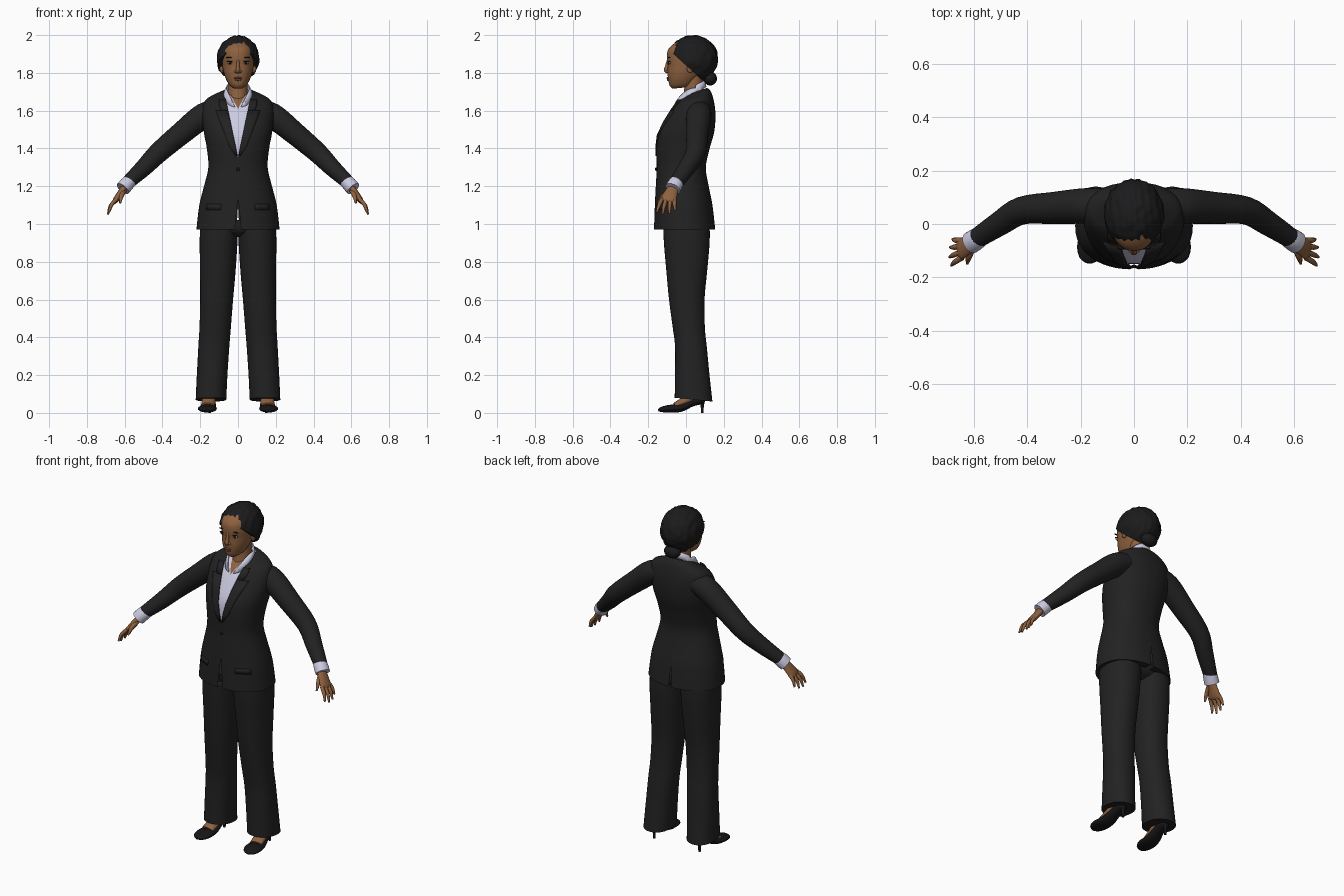
import bpy, bmesh, math
from mathutils import Vector, noise

if "Cube" in bpy.data.objects:
    bpy.data.objects.remove(bpy.data.objects["Cube"])


def material(name, *rgb):
    m = bpy.data.materials.new(name)
    m.use_nodes = True
    m.diffuse_color = (*rgb, 1)
    m.node_tree.nodes["Principled BSDF"].inputs["Base Color"].default_value = (*rgb, 1)
    return m


SUIT = material("charcoal suit", .016, .016, .016)
SHIRT = material("pale lilac shirt", .6, .6, .76)
SKIN = material("brown skin", .27, .12, .05)
HAIR = material("black hair", .011, .011, .012)
SHOE = material("black leather", .008, .008, .009)
LIPS = material("lips", .22, .075, .045)
EYE_WHITE = material("eye white", .5, .45, .4)
EYE_DARK = material("dark eye", .012, .007, .005)


def finish(bm, name, mats, mirror=False, thickness=0):
    mesh = bpy.data.meshes.new(name)
    bm.to_mesh(mesh)
    bm.free()
    for m in mats:
        mesh.materials.append(m)
    mesh.shade_smooth()
    mesh.set_sharp_from_angle(angle=math.radians(55))
    ob = bpy.data.objects.new(name, mesh)
    bpy.context.collection.objects.link(ob)
    if thickness:
        ob.modifiers.new("thickness", "SOLIDIFY").thickness = thickness
    if mirror:
        mod = ob.modifiers.new("mirror", "MIRROR")
        mod.use_mirror_merge = False
    return ob


def smooth(rows, n=4):
    # Catmull-Rom interpolation of whole rows
    out = []
    for i in range(len(rows) - 1):
        quad = (rows[max(i - 1, 0)], rows[i], rows[i + 1], rows[min(i + 2, len(rows) - 1)])
        for k in range(n):
            t = k / n
            out.append([b + .5 * t * (c - a + t * (2 * a - 5 * b + 4 * c - d + t * (3 * (b - c) + d - a)))
                        for a, b, c, d in zip(*quad)])
    return out + [list(rows[-1])]


def skin_rings(rings, cap=True):
    bm = bmesh.new()
    loops = [[bm.verts.new(p) for p in ring] for ring in rings]
    n = len(loops[0])
    for lo, hi in zip(loops, loops[1:]):
        for i in range(n):
            j = (i + 1) % n
            bm.faces.new((lo[i], lo[j], hi[j], hi[i]))
    if cap:
        bm.faces.new(loops[0])
        bm.faces.new(loops[-1])
    bmesh.ops.recalc_face_normals(bm, faces=bm.faces)
    return bm


def body(rows, power=2, seg=36, cap=True, inset=0):
    # Upright form; row = height, centre x, half width, front y, back y, tilt
    rings = []
    for z, cx, hw, yf, yb, tilt in rows:
        ring = []
        for i in range(seg):
            a = math.tau * i / seg
            c, s = math.cos(a), math.sin(a)
            x = cx + (hw - inset) * math.copysign(abs(c) ** (2 / power), c)
            dy = ((yb - yf) / 2 - inset) * math.copysign(abs(s) ** (2 / power), s)
            ring.append((x, (yf + yb) / 2 + dy, z + tilt * dy))
        rings.append(ring)
    return skin_rings(rings, cap)


def front_y(rows, x, z, power=2):
    # Depth of the front surface of an upright form
    for a, b in zip(rows, rows[1:]):
        if min(a[0], b[0]) <= z <= max(a[0], b[0]):
            t = (z - a[0]) / (b[0] - a[0])
            _, cx, hw, yf, yb, _ = [p + t * (q - p) for p, q in zip(a, b)]
            u = min(abs(x - cx) / hw, 1)
            return (yf + yb) / 2 - (yb - yf) / 2 * (1 - u ** power) ** (1 / power)


def tube(name, rows, mat, ref, mirror=True, seg=20, n=4):
    # Limb along a path; row = x, y, z, radius along ref, other radius
    rows = smooth(rows, n)
    pts = [Vector(r[:3]) for r in rows]
    rings = []
    for i, r in enumerate(rows):
        t = (pts[min(i + 1, len(pts) - 1)] - pts[max(i - 1, 0)]).normalized()
        u = Vector(ref)
        u = (u - t * u.dot(t)).normalized()
        v = t.cross(u)
        rings.append([pts[i] + u * r[3] * math.cos(math.tau * k / seg) + v * r[4] * math.sin(math.tau * k / seg)
                      for k in range(seg)])
    return finish(skin_rings(rings), name, [mat], mirror)


def ball(name, centre, radii, mat, mirror=False):
    bm = bmesh.new()
    bmesh.ops.create_uvsphere(bm, u_segments=20, v_segments=12, radius=1)
    for v in bm.verts:
        v.co = Vector(c + r * p for c, r, p in zip(centre, radii, v.co))
    return finish(bm, name, [mat], mirror)


def vee(bm, apex, end, half, front=True):
    # Cut a wedge outline through the form and return the faces inside it
    for s in (1, -1):
        bmesh.ops.bisect_plane(bm, geom=bm.verts[:] + bm.edges[:] + bm.faces[:], plane_co=(0, 0, apex),
                               plane_no=(end - apex, 0, -s * half))
    found = []
    for f in bm.faces:
        c = f.calc_center_median()
        t = (c.z - apex) / (end - apex)
        if (c.y < .05) == front and t > 0 and abs(c.x) < half * t:
            found.append(f)
    return found


def strip(name, rows, form, mat, lift=.005):
    # Thin plate lying on the front; row = height, inner x, outer x
    bm = bmesh.new()
    lines = []
    for z, a, b in rows:
        xs = [a + (b - a) * k / 4 for k in range(5)]
        lines.append([bm.verts.new((x, front_y(form, x, z, 2.2) - lift, z)) for x in xs])
    for lo, hi in zip(lines, lines[1:]):
        for i in range(4):
            bm.faces.new((lo[i], lo[i + 1], hi[i + 1], hi[i]))
    finish(bm, name, [mat], True, .006)


# Jacket with an open front, cutaway hem and back vent
torso = smooth([
    (.97, 0, .22, -.17, .155, 0), (1.1, 0, .205, -.165, .14, 0), (1.2, 0, .18, -.16, .12, 0),
    (1.3, 0, .157, -.155, .105, 0), (1.4, 0, .165, -.158, .125, 0), (1.48, 0, .18, -.148, .148, 0),
    (1.56, 0, .19, -.108, .156, 0), (1.62, 0, .187, -.07, .153, 0), (1.66, 0, .168, -.042, .143, .1),
    (1.685, 0, .12, -.02, .13, .25), (1.7, 0, .078, -.005, .112, .35)])
bm = body(torso, 2.2, 48)
for opening in ((1.35, 1.72, .078), (1.14, .96, .018)):
    bmesh.ops.delete(bm, geom=vee(bm, *opening), context="FACES")
bmesh.ops.delete(bm, geom=vee(bm, 1.1, .96, .008, False), context="FACES")
finish(bm, "jacket", [SUIT])
strip("lapels", [(1.36, .002, .012), (1.41, .012, .045), (1.47, .025, .068), (1.54, .039, .095), (1.6, .052, .118)],
      torso, SUIT)
strip("jacket_collar", [(1.6, .052, .09), (1.63, .058, .1), (1.66, .065, .1)], torso, SUIT)
strip("pocket_flaps", [(1.075, .09, .17), (1.105, .09, .165)], torso, SUIT, .003)
ball("jacket_button", (0, -.158, 1.29), (.009, .006, .009), SHOE)

# Shirt with an open neck, and its collar
bm = body([r for r in torso if r[0] > 1.25], 2.2, 48, inset=.008)
for f in vee(bm, 1.61, 1.72, .06):
    f.material_index = 1
finish(bm, "shirt", [SHIRT, SKIN])
bm = body([(1.672, 0, .08, -.07, .108, .6), (1.7, 0, .073, -.058, .104, .58), (1.722, 0, .062, -.042, .096, .55)],
          cap=False)
bmesh.ops.delete(bm, geom=vee(bm, 1.59, 1.71, .06), context="FACES")
finish(bm, "shirt_collar", [SHIRT], thickness=.005)

# Trousers
finish(body(smooth([(1.02, 0, .195, -.115, .12, 0), (.96, 0, .17, -.1, .11, 0), (.93, 0, .07, -.05, .06, 0)])),
       "trouser_seat", [SUIT])
finish(body(smooth([
    (1, .1, .1, -.12, .125, 0), (.9, .103, .1, -.117, .125, 0), (.75, .107, .094, -.104, .112, 0),
    (.6, .113, .087, -.09, .098, 0), (.45, .121, .083, -.07, .1, 0), (.35, .128, .082, -.058, .11, 0),
    (.2, .137, .081, -.058, .125, -.05), (.07, .143, .081, -.06, .14, -.1)]), 2.2), "trouser_legs", [SUIT], True)

# Sleeves, shirt cuffs and hands
ACROSS = (0, 1, 0)
tube("sleeves", [(.1, .07, 1.6, .06, .055), (.18, .068, 1.575, .066, .066), (.3, .06, 1.48, .06, .06),
                 (.42, .05, 1.378, .052, .054), (.5, .003, 1.297, .046, .046), (.585, -.052, 1.218, .038, .036)],
     SUIT, ACROSS, seg=28)
tube("shirt_cuffs", [(.57, -.044, 1.23, .036, .036), (.59, -.057, 1.21, .041, .039), (.61, -.07, 1.187, .042, .039)],
     SHIRT, ACROSS)
tube("palms", [(.59, -.06, 1.207, .026, .02), (.617, -.077, 1.17, .034, .018), (.645, -.092, 1.13, .041, .016),
               (.655, -.097, 1.115, .036, .01)], SKIN, ACROSS)
for name, off, length in (("index", -.033, .9), ("middle", -.011, 1.05), ("ring", .011, 1), ("little", .031, .8)):
    start = Vector((.643, -.093 + off, 1.132))
    mid = start + Vector((.03, off * .3 - .008, -.034)) * length
    tip = start + Vector((.044, off * .6 - .012, -.078)) * length
    tube(name + "_fingers", [(*start, .011, .011), (*mid, .01, .01), (*tip, .005, .005)], SKIN, ACROSS, seg=10)
tube("thumbs", [(.606, -.085, 1.175, .016, .014), (.617, -.122, 1.148, .012, .012), (.624, -.148, 1.11, .005, .005)],
     SKIN, (1, 0, 0), seg=10)

# Feet and heeled shoes
SIDE = (1, 0, 0)
tube("feet", [(.15, .06, .13, .035, .035), (.152, .04, .095, .034, .034), (.155, 0, .066, .036, .026),
              (.16, -.06, .039, .036, .015)], SKIN, SIDE)
tube("shoes", [(.15, .1, .075, .016, .018), (.15, .08, .074, .03, .028), (.152, .03, .054, .034, .021),
               (.158, -.03, .027, .044, .022), (.163, -.09, .022, .05, .02), (.168, -.13, .018, .036, .014),
               (.17, -.146, .014, .012, .006)], SHOE, SIDE)
tube("stiletto_heels", [(.15, .086, .075, .02, .018), (.15, .086, .04, .009, .009), (.15, .086, 0, .007, .007)],
     SHOE, SIDE, seg=12)

# Neck and head
finish(body(smooth([(1.6, 0, .05, -.03, .095, 0), (1.68, 0, .052, -.014, .095, 0), (1.74, 0, .05, -.008, .09, 0),
                    (1.8, 0, .053, -.01, .09, 0)])), "neck", [SKIN])
face = smooth([
    (1.72, 0, .025, -.07, .0, .1), (1.733, 0, .044, -.087, .03, 0), (1.765, 0, .063, -.094, .06, 0),
    (1.8, 0, .075, -.098, .09, 0), (1.84, 0, .083, -.097, .12, 0), (1.88, 0, .086, -.101, .13, 0),
    (1.92, 0, .083, -.096, .132, 0), (1.95, 0, .07, -.07, .12, 0), (1.975, 0, .04, -.03, .09, 0)])
finish(body(face, 2.2), "head", [SKIN])


def feature(name, x, z, radii, mat, push=0):
    ball(name, (x, front_y(face, x, z, 2.2) - push, z), radii, mat, x > 0)


feature("eyes", .042, 1.853, (.017, .006, .007), EYE_WHITE)
feature("irises", .042, 1.853, (.008, .004, .0075), EYE_DARK, .004)
feature("upper_lashes", .042, 1.861, (.019, .007, .003), EYE_DARK, .001)
feature("eyebrows", .043, 1.881, (.021, .006, .003), EYE_DARK)
feature("upper_lip", 0, 1.773, (.021, .007, .005), LIPS, .002)
feature("lower_lip", 0, 1.764, (.018, .007, .006), LIPS, .001)
feature("nostril_wings", .012, 1.807, (.009, .01, .007), SKIN)
tube("nose", [(0, -.094, 1.868, .007, .007), (0, -.101, 1.835, .009, .01), (0, -.106, 1.813, .012, .011),
              (0, -.1, 1.8, .009, .005)], SKIN, SIDE, False)
ball("ears", (.086, .022, 1.828), (.012, .018, .03), SKIN, True)

# Swept-back hair with soft ridges, cut along the hairline
bm = bmesh.new()
bmesh.ops.create_uvsphere(bm, u_segments=72, v_segments=40, radius=1)
for v in bm.verts:
    p = v.co.copy()
    ridge = 1 + .015 * math.sin(26 * p.x + 4 * p.y) + .045 * noise.noise(p * 4)
    v.co = Vector((p.x * .112, p.y * .132, p.z * .125)) * ridge + Vector((0, .036, 1.873))
bmesh.ops.bisect_plane(bm, geom=bm.verts[:] + bm.edges[:] + bm.faces[:], plane_co=(0, -.1, 1.93),
                       plane_no=(0, -.14, -.155), clear_outer=True)
bmesh.ops.holes_fill(bm, edges=[e for e in bm.edges if e.is_boundary])
finish(bm, "hair", [HAIR])
ball("hair_bun", (0, .128, 1.77), (.05, .036, .037), HAIR)
